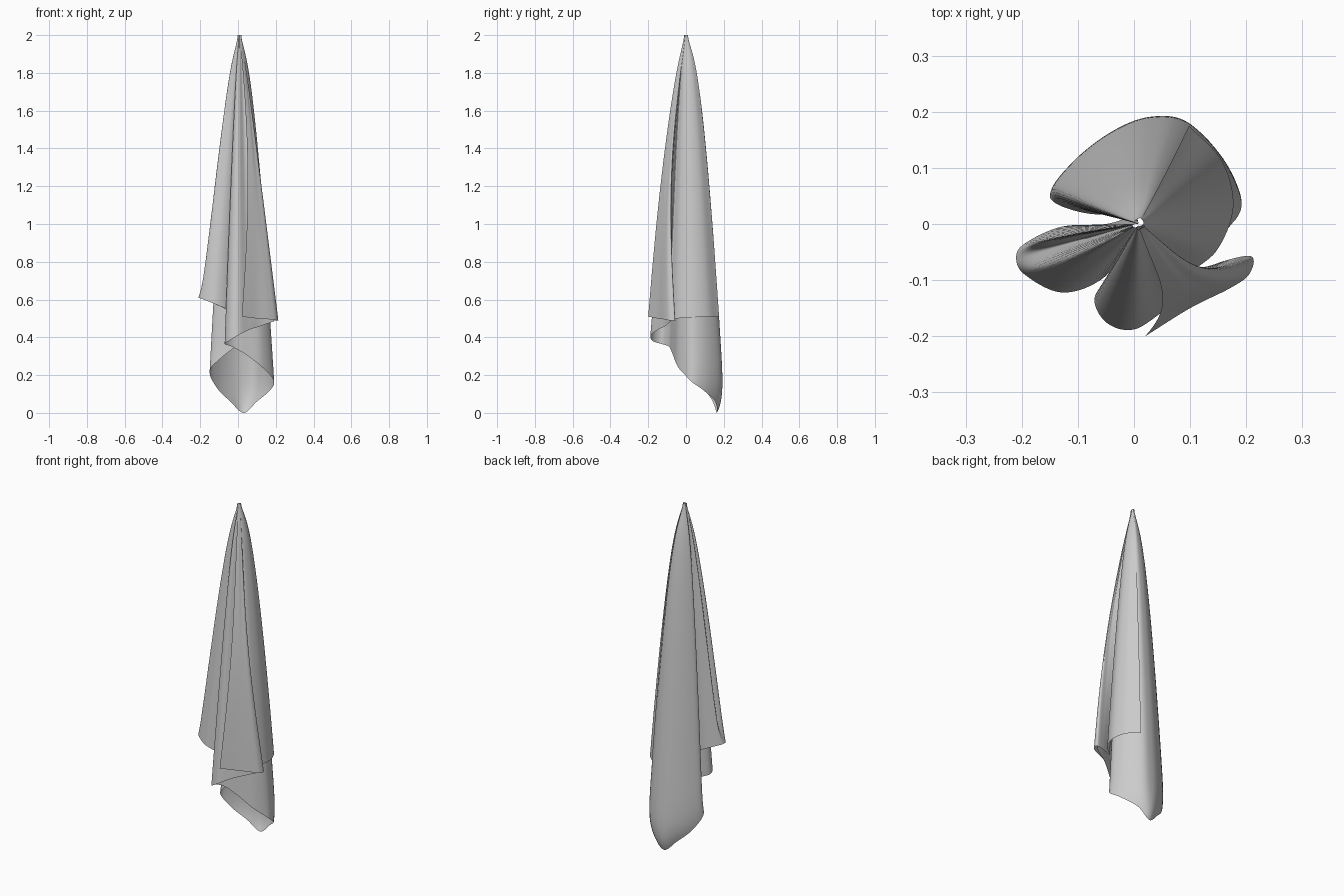
import bpy
import bmesh
import math
from mathutils import Vector

TOP = 2.0
ROWS = 56
STEPS = 8
TIP = 0.05
# Flare exponent, then sideways bow in x and y, for hem points that omit them
DEFAULTS = (0.6, 0, 0)

cube = bpy.data.objects.get("Cube")
if cube:
    bpy.data.objects.remove(cube, do_unlink=True)

# One plain cloth colour
cloth = bpy.data.materials.new("grey_cloth")
cloth.use_nodes = True
grey = (0.6, 0.6, 0.6, 1)
cloth.diffuse_color = grey
cloth.node_tree.nodes["Principled BSDF"].inputs["Base Color"].default_value = grey


def smooth_path(points):
    """Run a Catmull-Rom curve through the hem points."""
    pts = [Vector((*p, *DEFAULTS[len(p) - 3:])) for p in points]
    pts = [2 * pts[0] - pts[1]] + pts + [2 * pts[-1] - pts[-2]]
    path = []
    for a, b, c, d in zip(pts, pts[1:], pts[2:], pts[3:]):
        for i in range(STEPS):
            t = i / STEPS
            path.append(b + 0.5 * t * (c - a
                        + t * (2 * a - 5 * b + 4 * c - d
                        + t * (3 * (b - c) + d - a))))
    path.append(pts[-2])
    return path


def hanging_sheet(name, hem, curl=0):
    """Loft a sheet from the tip to a hem of (x, y, z, flare, bow_x, bow_y).

    Curl turns the lowest part of the back hem forward.
    """
    bm = bmesh.new()
    columns = []
    for x, y, z_hem, flare, bow_x, bow_y in smooth_path(hem):
        column = []
        for row in range(ROWS + 1):
            # Rows crowd towards both the tip and the hem
            u = row / ROWS
            t = 0.5 * u + 0.5 * u * u * (3 - 2 * u)
            scale = TIP + (1 - TIP) * t ** flare * (1 - math.exp(-25 * t))
            bow = math.sin(math.pi * t)
            column.append(bm.verts.new((
                x * scale + bow_x * bow + 0.008 * (1 - t),
                y * scale + bow_y * bow - curl * max(y, 0) * t ** 30,
                TOP - (TOP - z_hem) * t)))
        columns.append(column)
    for left, right in zip(columns, columns[1:]):
        for row in range(ROWS):
            bm.faces.new((left[row], left[row + 1], right[row + 1], right[row]))
    bmesh.ops.recalc_face_normals(bm, faces=bm.faces)
    mesh = bpy.data.meshes.new(name)
    bm.to_mesh(mesh)
    bm.free()
    mesh.materials.append(cloth)
    for face in mesh.polygons:
        face.use_smooth = True
    obj = bpy.data.objects.new(name, mesh)
    bpy.context.collection.objects.link(obj)
    return obj


# Long main drape: front pleat, right side, low back and tucked left edge
hanging_sheet("main_drape", [
    (0.19, -0.08, 0.485, 0.9, 0, -0.03), (0.12, -0.11, 0.46, 0.85, 0, -0.02),
    (0.06, -0.15, 0.44, 0.8), (0, -0.188, 0.41, 0.76),
    (-0.05, -0.175, 0.38, 0.76), (-0.07, -0.13, 0.365, 0.76),
    (-0.03, -0.09, 0.35), (0.04, -0.07, 0.31), (0.13, -0.04, 0.24),
    (0.19, 0.03, 0.17, 0.68), (0.17, 0.115, 0.12, 0.65), (0.1, 0.193, 0.06),
    (0.03, 0.204, 0), (-0.04, 0.177, 0.06), (-0.11, 0.122, 0.13),
    (-0.15, 0.06, 0.22), (-0.09, 0.025, 0.29), (0, 0.02, 0.36),
], curl=0.2)

# Shorter overlapping layer: side flap, outward fold and front panel
hanging_sheet("overlap_panel", [
    (0.098, 0.175, 0.51), (0.157, 0.112, 0.51, 0.64), (0.177, 0.03, 0.505, 0.67),
    (0.147, -0.048, 0.5, 0.67), (0.095, -0.09, 0.49, 0.65),
    (0.16, -0.066, 0.49, 0.85, 0, -0.035), (0.21, -0.058, 0.49, 0.95, 0, -0.045),
    (0.205, -0.09, 0.49, 0.95, 0, -0.04), (0.17, -0.115, 0.495, 0.9, 0, -0.035),
    (0.1, -0.15, 0.5, 0.85, 0.02, -0.025), (0.02, -0.2, 0.51, 0.8, 0.035, -0.01),
])

# Short side fold with a valley between two leaves
hanging_sheet("side_fold", [
    (0, 0.015, 0.5, 0.85), (-0.05, 0, 0.54, 0.85), (-0.13, -0.005, 0.58, 0.85),
    (-0.195, -0.035, 0.605, 0.85), (-0.21, -0.06, 0.61, 2.5),
    (-0.195, -0.09, 0.605, 0.85), (-0.13, -0.122, 0.58, 0.85),
    (-0.06, -0.1, 0.55, 0.85), (0, -0.035, 0.53, 0.85),
])
